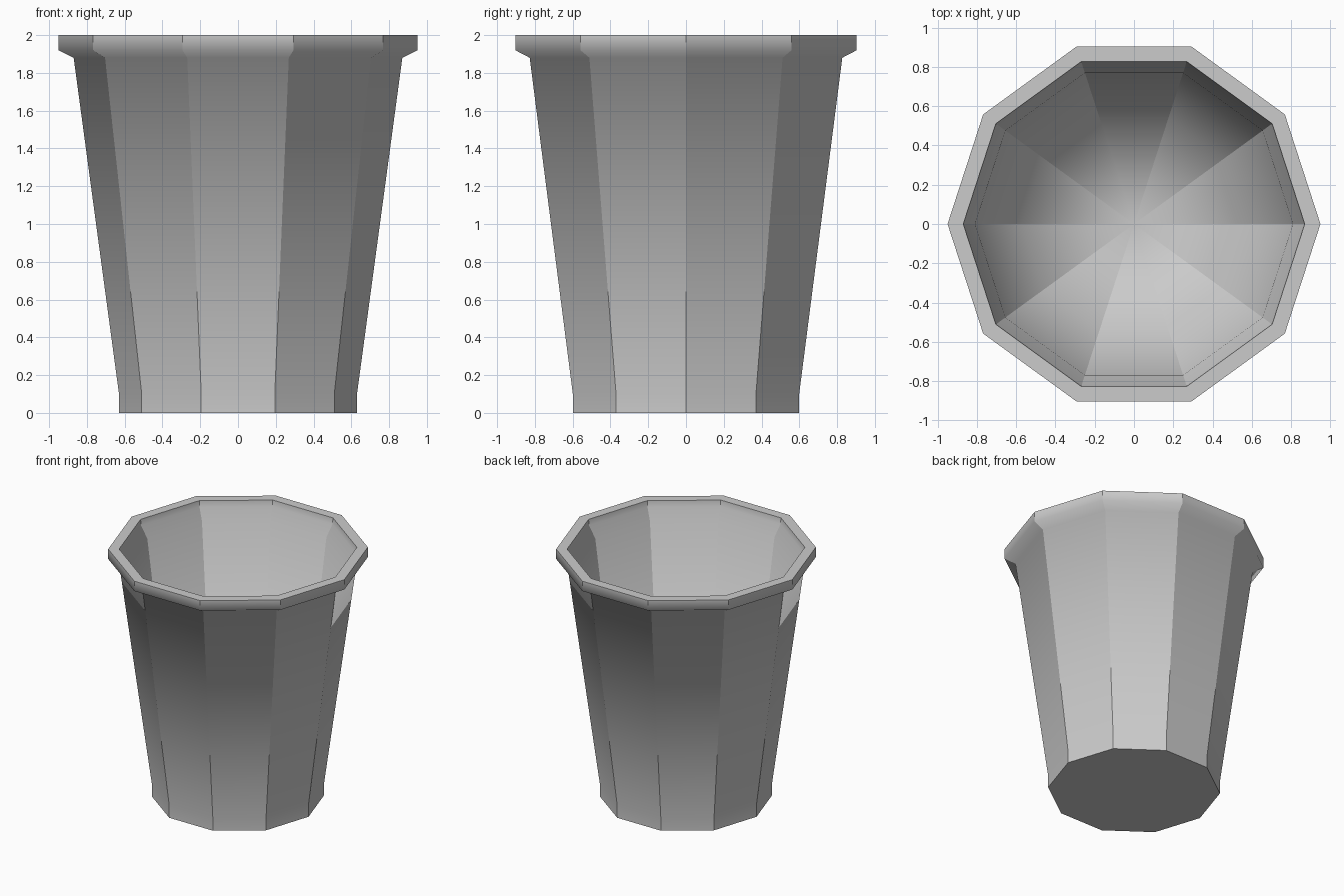
import bpy, bmesh, math

if "Cube" in bpy.data.objects:
    bpy.data.objects.remove(bpy.data.objects["Cube"])

SIDES = 10
# cup wall profile (radius, height): outside from the base up, over the rim, down inside
PROFILE = [(0.63, 0.0), (0.63, 0.1), (0.87, 1.88), (0.95, 1.92), (0.95, 2.0),
           (0.87, 2.0), (0.865, 1.95), (0.81, 1.86), (0.57, 0.08)]
SHARP_RINGS = (0, 4, 5)

bm = bmesh.new()
rings = []
for r, z in PROFILE:
    rings.append([bm.verts.new((r * math.cos(math.tau * i / SIDES),
                                r * math.sin(math.tau * i / SIDES), z))
                  for i in range(SIDES)])

# walls and rim
for a, b in zip(rings, rings[1:]):
    for i in range(SIDES):
        j = (i + 1) % SIDES
        bm.faces.new((a[i], a[j], b[j], b[i]))

# underside and inner floor fan
bm.faces.new(rings[0][::-1])
centre = bm.verts.new((0, 0, PROFILE[-1][1]))
for i in range(SIDES):
    bm.faces.new((rings[-1][i], rings[-1][(i + 1) % SIDES], centre))

# corners between sides stay crisp, the profile is smooth except at the rim top and base
for f in bm.faces:
    f.smooth = True
ring_edges = {}
for k, ring in enumerate(rings):
    for i in range(SIDES):
        ring_edges[bm.edges.get((ring[i], ring[(i + 1) % SIDES]))] = k
for e in bm.edges:
    e.smooth = e in ring_edges and ring_edges[e] not in SHARP_RINGS

mesh = bpy.data.meshes.new("cup")
bm.to_mesh(mesh)
bm.free()
cup = bpy.data.objects.new("cup", mesh)
bpy.context.collection.objects.link(cup)
